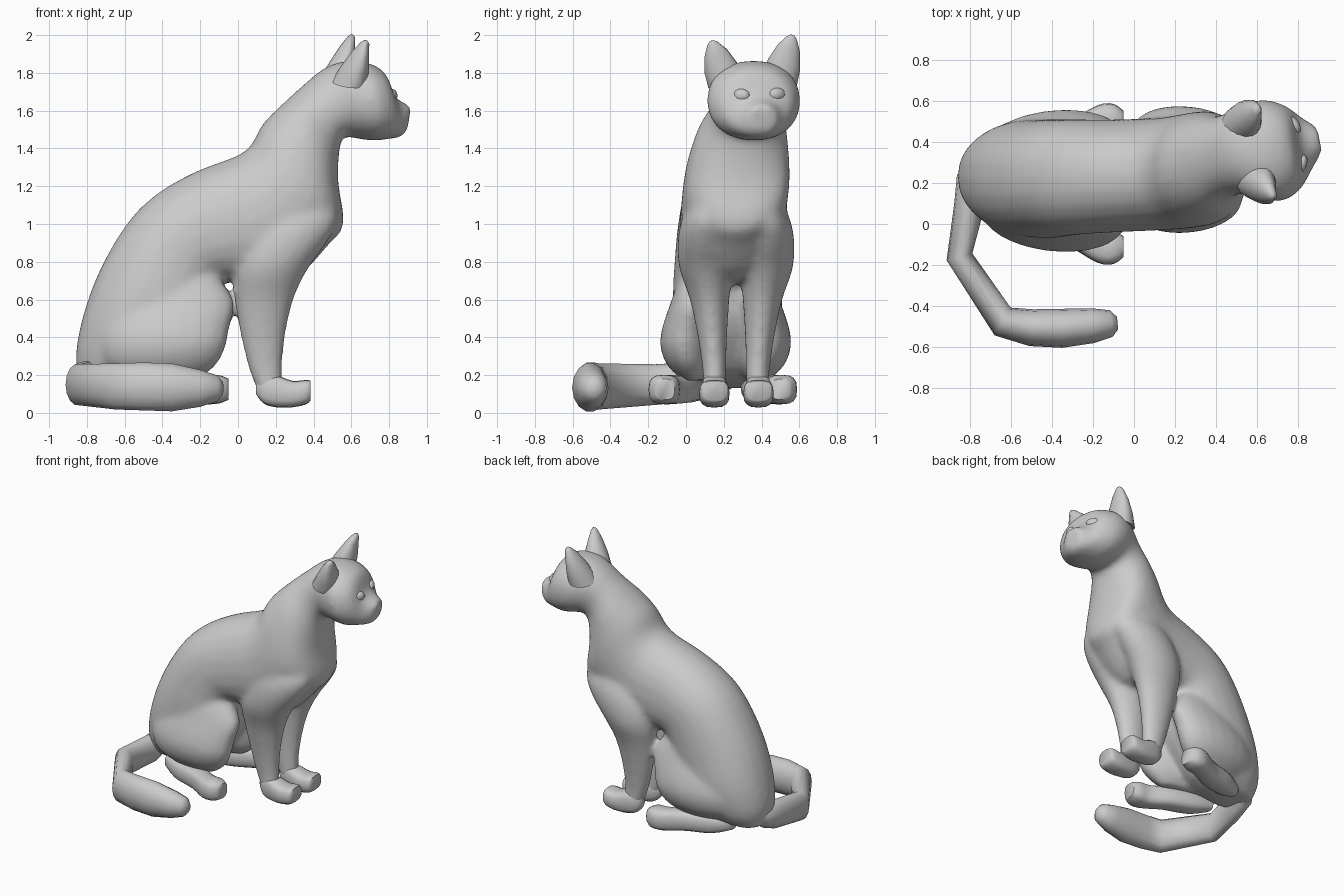
import bpy, bmesh, math
from mathutils import Vector

cube = bpy.data.objects.get("Cube")
if cube:
    bpy.data.objects.remove(cube)

grey = bpy.data.materials.new("plain grey")
grey.use_nodes = True
grey.diffuse_color = (0.6, 0.6, 0.6, 1)
grey.node_tree.nodes["Principled BSDF"].inputs["Base Color"].default_value = (0.6, 0.6, 0.6, 1)


def smooth_keys(keys, steps=3):
    """Run a Catmull-Rom spline through rows of numbers."""
    out = []
    for i in range(len(keys) - 1):
        a, b = keys[max(i - 1, 0)], keys[i]
        c, d = keys[i + 1], keys[min(i + 2, len(keys) - 1)]
        for s in range(steps):
            t = s / steps
            out.append([0.5 * (2 * q + (r - p) * t + (2 * p - 5 * q + 4 * r - e) * t * t
                        + (3 * q - p - 3 * r + e) * t ** 3) for p, q, r, e in zip(a, b, c, d)])
    return out + [list(keys[-1])]


def loft(bm, rings, sides=20, power=1.0):
    """Skin a row of (centre, half axis, half axis) ovals; a low power squares them."""
    def soft(value):
        return math.copysign(abs(value) ** power, value)
    loops = []
    for c, u, v in rings:
        angles = [2 * math.pi * k / sides for k in range(sides)]
        loops.append([bm.verts.new(c + u * soft(math.cos(a)) + v * soft(math.sin(a))) for a in angles])
    for lo, hi in zip(loops, loops[1:]):
        for k in range(sides):
            n = (k + 1) % sides
            bm.faces.new((lo[k], lo[n], hi[n], hi[k]))
    bm.faces.new(loops[0][::-1])
    bm.faces.new(loops[-1])


def spans(keys, mirror=None):
    """Rings from rows of: edge x, z, opposite edge x, z, centre y, half width, yaw."""
    rings = []
    for x0, z0, x1, z1, y, w, yaw in smooth_keys(keys):
        if mirror is not None:
            y, yaw = 2 * mirror - y, -yaw
        c = Vector(((x0 + x1) / 2, y, (z0 + z1) / 2))
        u = Vector(((x0 - x1) / 2, 0, (z0 - z1) / 2))
        rings.append((c, u, Vector((-math.sin(yaw) * w, math.cos(yaw) * w, 0))))
    return rings


def levels(keys, yaw=0):
    """Turn rows of x0, x1, z, y, half width into level spans."""
    return [(x0, z, x1, z, y, w, yaw) for x0, x1, z, y, w in keys]


def uprights(keys):
    """Turn rows of x, z0, z1, y, half width into upright spans."""
    return [(x, z1, x, z0, y, w, 0) for x, z0, z1, y, w in keys]


def finish(name, bm, angle=60):
    bmesh.ops.recalc_face_normals(bm, faces=bm.faces[:])
    mesh = bpy.data.meshes.new(name)
    bm.to_mesh(mesh)
    bm.free()
    mesh.materials.append(grey)
    ob = bpy.data.objects.new(name, mesh)
    bpy.context.collection.objects.link(ob)
    bpy.ops.object.select_all(action='DESELECT')
    ob.select_set(True)
    bpy.context.view_layer.objects.active = ob
    bpy.ops.object.shade_smooth_by_angle(angle=math.radians(angle))
    return ob


# Torso, neck and head, from rump to nose
torso = [
    (-.82, .14, -.60, .13, .23, .12, 0), (-.86, .27, -.35, .19, .23, .22, 0),
    (-.83, .48, -.20, .35, .225, .28, 0), (-.74, .74, -.12, .50, .22, .29, 0),
    (-.59, 1.0, -.10, .62, .225, .285, 0), (-.43, 1.16, -.06, .69, .23, .28, 0),
    (-.22, 1.28, .08, .68, .235, .275, 0), (-.01, 1.36, .30, .71, .245, .275, 0),
    (.07, 1.42, .48, .89, .26, .28, 0), (.13, 1.53, .56, 1.0, .275, .275, 0),
    (.24, 1.64, .53, 1.22, .295, .245, .05), (.34, 1.73, .535, 1.39, .325, .20, .1),
    (.45, 1.82, .56, 1.46, .35, .205, .15), (.55, 1.86, .64, 1.45, .355, .24, .18),
    (.66, 1.86, .72, 1.44, .36, .25, .18), (.765, 1.81, .80, 1.45, .375, .20, .18),
    (.82, 1.68, .86, 1.46, .39, .13, .18), (.91, 1.63, .89, 1.49, .41, .07, .18)]

# Thighs bulge outwards mostly towards the knee
thigh = levels([
    (-.55, -.22, .17, .04, .06), (-.70, -.12, .25, .03, .14), (-.73, -.07, .35, .02, .17),
    (-.72, -.05, .45, .03, .17), (-.67, -.02, .58, .055, .15), (-.58, -.09, .70, .085, .135),
    (-.48, -.2, .85, .13, .1)], .4)

foreleg = levels([
    (.12, .48, 1.2, .15, .09), (.06, .53, 1.03, .115, .135), (.0, .47, .9, .1, .145),
    (-.03, .37, .76, .105, .14),
    (-.02, .295, .6, .125, .105), (.015, .25, .4, .14, .078), (.06, .235, .22, .15, .063),
    (.11, .24, .1, .15, .06)])

bm = bmesh.new()
loft(bm, spans(torso), 24, .92)
for side in (None, .21):
    loft(bm, spans(thigh, side))
for side in (None, .265):
    loft(bm, spans(foreleg, side))
body = finish("body", bm)
fuse = body.modifiers.new("fuse", 'REMESH')
fuse.mode = 'VOXEL'
fuse.voxel_size = .016
fuse.use_smooth_shade = True
soften = body.modifiers.new("soften", 'SMOOTH')
soften.factor = .5
soften.iterations = 18

# Paws: a squarish pad with a blunt front
paw = uprights([
    (.095, .1, .17, .15, .025), (.135, .05, .2, .15, .055), (.2, .03, .2, .15, .07),
    (.29, .03, .17, .15, .08), (.36, .045, .175, .15, .078), (.385, .065, .17, .15, .065)])
# Hind feet: long, narrow at the heel, broad at the toes
foot = uprights([
    (-.63, .1, .18, .06, .04), (-.5, .06, .2, .02, .075), (-.32, .05, .2, -.03, .08),
    (-.18, .045, .2, -.105, .083), (-.1, .05, .2, -.115, .08), (-.05, .07, .18, -.11, .05)])
for name, keys, middle in (("front_paw", paw, .267), ("hind_foot", foot, .195)):
    for label, side in (("right", None), ("left", middle)):
        bm = bmesh.new()
        loft(bm, spans(keys, side), 16, .7)
        finish(label + "_" + name, bm)

# Ears: broad tapered wedges, scooped in front
for label, base, tip, out in (("right", (.61, .21, 1.75), (.675, .135, 1.97), -1),
                              ("left", (.54, .495, 1.76), (.60, .565, 2.0), 1)):
    bm = bmesh.new()
    base, tip = Vector(base), Vector(tip)
    rings = []
    for t, w, d in ((0, .09, .11), (.35, .085, .085), (.7, .06, .052), (.93, .028, .024), (1, .01, .01)):
        rings.append((base.lerp(tip, t), Vector((-.25 * w, w, -out * .35 * w)), Vector((d, .2 * d, 0))))
    loft(bm, rings, 16)
    for v in bm.verts:
        t = (v.co.z - base.z) / (tip.z - base.z)
        ahead = v.co.x - base.lerp(tip, t).x
        if ahead > 0 and t < .9:
            v.co.x -= ahead * .3
    finish(label + "_ear", bm)

# Eyes: shallow almond bulges
for label, spot, turn in (("right", (.812, .29, 1.68), -.35), ("left", (.775, .483, 1.685), .6)):
    bm = bmesh.new()
    bmesh.ops.create_uvsphere(bm, u_segments=14, v_segments=8, radius=1)
    for v in bm.verts:
        x, y, z = v.co.x * .03, v.co.y * .05, v.co.z * .036
        v.co = Vector(spot) + Vector((x * math.cos(turn) - y * math.sin(turn),
                                      x * math.sin(turn) + y * math.cos(turn), z))
    finish(label + "_eye", bm)

# Tail: centre x, y, z, flat half width, half height, heading in degrees
tail = [
    (-.67, .34, .27, .07, .05, -130), (-.79, .22, .2, .075, .085, -105),
    (-.80, .1, .17, .075, .105, -98), (-.85, -.16, .15, .065, .11, -75),
    (-.64, -.475, .14, .078, .125, -30), (-.5, -.505, .14, .09, .13, -6),
    (-.35, -.508, .135, .095, .13, 0), (-.2, -.495, .13, .085, .1, 5),
    (-.11, -.485, .13, .065, .07, 5), (-.08, -.483, .13, .03, .035, 5)]
bm = bmesh.new()
rings = []
for x, y, z, w, h, deg in tail:
    a = math.radians(deg)
    rings.append((Vector((x, y, z)), Vector((-math.sin(a) * w, math.cos(a) * w, 0)), Vector((0, 0, h))))
loft(bm, rings, 14)
finish("tail", bm)
